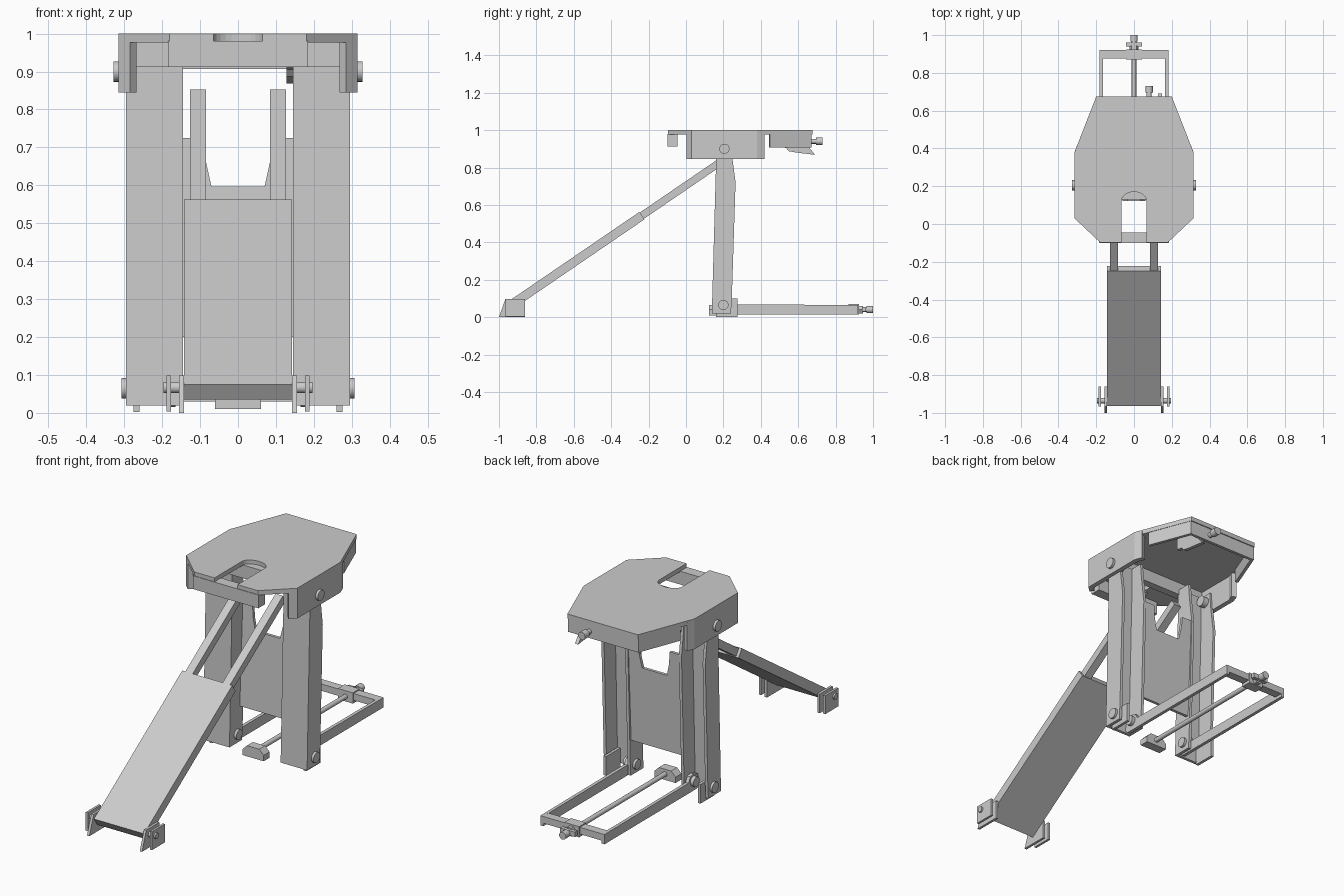
import bpy, bmesh, math
from mathutils import Vector

GREY = bpy.data.materials.new("painted grey metal")
GREY.diffuse_color = (0.6, 0.6, 0.6, 1)


def prism(name, pts, axis, lo, hi):
    """Extrude a 2D profile along an axis. x: pts are (y, z); y: (x, z); z: (x, y)."""
    def place(p, d):
        return {"x": (d, p[0], p[1]), "y": (p[0], d, p[1]), "z": (p[0], p[1], d)}[axis]
    bm = bmesh.new()
    a = [bm.verts.new(place(p, lo)) for p in pts]
    b = [bm.verts.new(place(p, hi)) for p in pts]
    bm.faces.new(a)
    bm.faces.new(b[::-1])
    n = len(pts)
    for i in range(n):
        j = (i + 1) % n
        bm.faces.new((a[i], b[i], b[j], a[j]))
    bmesh.ops.recalc_face_normals(bm, faces=bm.faces)
    me = bpy.data.meshes.new(name)
    bm.to_mesh(me)
    bm.free()
    me.materials.append(GREY)
    ob = bpy.data.objects.new(name, me)
    bpy.context.collection.objects.link(ob)
    return ob


def box(name, x, y, z):
    return prism(name, [(x[0], y[0]), (x[1], y[0]), (x[1], y[1]), (x[0], y[1])], "z", *z)


def rod(name, axis, c, r, lo, hi, sides=24):
    pts = [(c[0] + r * math.cos(2 * math.pi * i / sides),
            c[1] + r * math.sin(2 * math.pi * i / sides)) for i in range(sides)]
    ob = prism(name, pts, axis, lo, hi)
    if sides > 8:
        for p in ob.data.polygons:
            p.use_smooth = len(p.vertices) == 4
        ob.data.set_sharp_from_angle(angle=math.radians(40))
    return ob


def pair(fn, name, profile, axis, lo, hi, **kw):
    """Make a part on the right side and its mirror on the left."""
    for side, s in (("right", 1), ("left", -1)):
        if axis == "x":
            fn(f"{side}_{name}", profile, "x", s * lo, s * hi, **kw)
        else:
            fn(f"{side}_{name}", [(s * p[0], p[1]) for p in profile], axis, lo, hi, **kw)


def pin(name, yz, r, lo, hi):
    for side, s in (("right", 1), ("left", -1)):
        rod(f"{side}_{name}", "x", yz, r, s * lo, s * hi)


# top plate with a round-ended slot open to the front
half = [(0.18, -0.097), (0.315, 0.03), (0.315, 0.38), (0.2, 0.675)]
arc = [(0.065 * math.cos(t * math.pi / 12), 0.125 + 0.045 * math.sin(t * math.pi / 12))
       for t in range(13)]
outline = ([(0.065, -0.097)] + half + [(-x, y) for x, y in half[::-1]]
           + [(-0.065, -0.097)] + arc[::-1])
prism("top_plate", outline, "z", 0.977, 1.0)
box("front_lip", (-0.185, 0.185), (-0.1, -0.045), (0.912, 0.98))
# bent side skirts of the plate
pair(prism, "skirt", [(0.285, 0.002), (0.315, 0.03), (0.315, 0.38), (0.3, 0.42),
                      (0.275, 0.41), (0.29, 0.375), (0.29, 0.04), (0.268, 0.02)],
     "z", 0.845, 0.99)
pin("top_pivot", (0.205, 0.9), 0.027, 0.25, 0.328)
# cross beam and rear latch housing under the plate
box("cross_beam", (-0.29, 0.29), (0.13, 0.17), (0.912, 0.98))
prism("rear_housing", [(-0.2, 0.655), (0.2, 0.655), (0.2, 0.67), (-0.2, 0.67)], "z", 0.907, 0.978)
pair(prism, "housing_side", [(0.2, 0.67), (0.285, 0.45), (0.27, 0.445), (0.185, 0.665)],
     "z", 0.907, 0.978)
prism("latch_lever", [(0.5, 0.977), (0.5, 0.91), (0.535, 0.905), (0.55, 0.887), (0.59, 0.88),
                      (0.69, 0.868), (0.66, 0.905), (0.66, 0.977)], "x", 0.128, 0.147)
rod("knob_stem", "y", (0.08, 0.94), 0.013, 0.6, 0.7)
rod("knob_head", "y", (0.08, 0.94), 0.02, 0.695, 0.73)

# legs: channels open to the rear
LEG = [(0.138, 0.02), (0.24, 0.02), (0.245, 0.1), (0.265, 0.72), (0.248, 0.85),
       (0.24, 0.94), (0.16, 0.94), (0.16, 0.8)]
WEB = [(0.138, 0.02), (0.153, 0.02), (0.175, 0.8), (0.175, 0.94), (0.16, 0.94), (0.16, 0.8)]
pair(prism, "leg_outer_side", LEG, "x", 0.28, 0.295)
pair(prism, "leg_inner_side", LEG, "x", 0.145, 0.16)
pair(prism, "leg_front", WEB, "x", 0.155, 0.285)
pin("leg_bolt", (0.2, 0.065), 0.027, 0.26, 0.307)
pair(prism, "leg_foot", [(0.16, 0.002), (0.275, 0.002), (0.275, 0.1), (0.16, 0.1)],
     "x", 0.26, 0.275)

# centre panel with a notch in its top edge, leaning with the legs
panel = prism("centre_panel", [(-0.147, 0.2), (0.147, 0.2), (0.147, 0.725), (0.09, 0.725),
                               (0.084, 0.66), (0.07, 0.597), (-0.07, 0.597), (-0.084, 0.66),
                               (-0.09, 0.725), (-0.147, 0.725)], "y", 0.222, 0.237)
for v in panel.data.vertices:
    v.co.y += (v.co.z - 0.2) * 0.045

# sloping brace: wide board below, two arms above
P, D = Vector((-0.95, 0.055)), Vector((math.cos(0.599), math.sin(0.599)))
N = Vector((-D.y, D.x))


def strip(a, b, w):
    return [P + D * a - N * w, P + D * b - N * w, P + D * b + N * w, P + D * a + N * w]


prism("brace_board", strip(0, 0.865, 0.024), "x", -0.142, 0.142)
pair(prism, "brace_arm", strip(0.8, 1.385, 0.02), "x", 0.085, 0.127)
pair(prism, "brace_inner_foot", [(-1.0, 0.0), (-0.86, 0.0), (-0.86, 0.098), (-0.965, 0.098)],
     "x", 0.143, 0.156)
pair(prism, "brace_outer_foot", [(-0.965, 0.004), (-0.86, 0.004), (-0.86, 0.098), (-0.965, 0.098)],
     "x", 0.176, 0.188)
pin("brace_pin", (-0.935, 0.067), 0.015, 0.13, 0.196)

# lower rear frame: rails, end bar, pivots
pair(prism, "frame_rail", [(0.15, 0.03), (0.17, 0.015), (0.92, 0.015), (0.92, 0.065),
                           (0.24, 0.068), (0.225, 0.095), (0.2, 0.1), (0.165, 0.09)],
     "x", 0.165, 0.182)
box("frame_end_bar", (-0.182, 0.182), (0.875, 0.92), (0.03, 0.065))
pin("frame_pivot", (0.2, 0.065), 0.025, 0.132, 0.2)
# adjusting screw along the middle
rod("screw_rod", "y", (0, 0.04), 0.012, 0.15, 0.985, 16)
prism("screw_foot_block", [(-0.06, 0.01), (0.06, 0.01), (0.06, 0.04), (0.035, 0.065),
                           (-0.035, 0.065), (-0.06, 0.04)], "y", 0.122, 0.17)
box("screw_nut_block", (-0.042, 0.042), (0.87, 0.925), (0.015, 0.07))
box("screw_handle_plate", (-0.042, 0.042), (0.94, 0.96), (0.03, 0.055))
rod("screw_collar", "y", (0, 0.04), 0.024, 0.925, 0.945, 6)
rod("screw_head", "y", (0, 0.04), 0.019, 0.965, 1.0)
